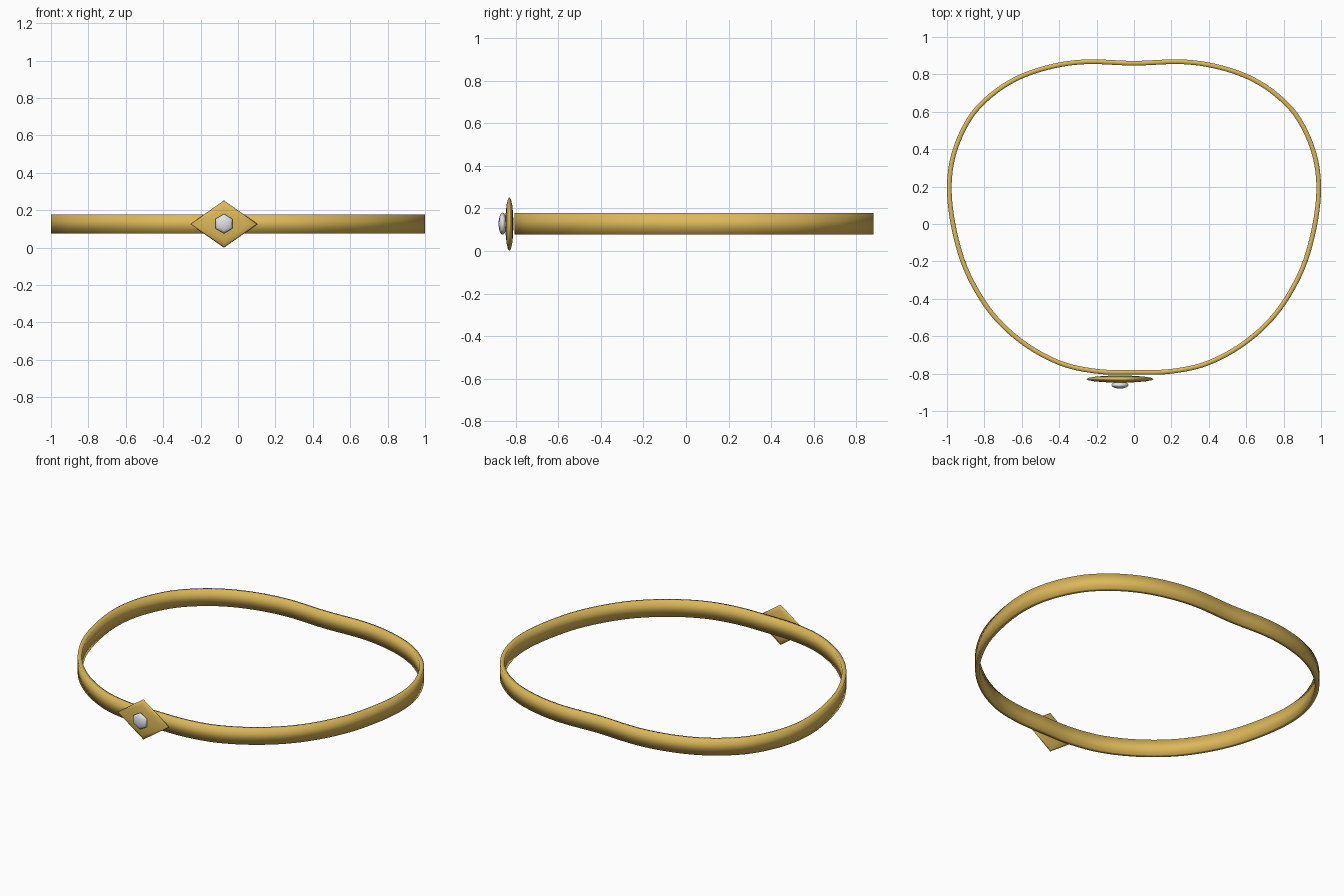
import bpy, bmesh
from math import pi
from mathutils import Vector, Matrix

if "Cube" in bpy.data.objects:
    bpy.data.objects.remove(bpy.data.objects["Cube"])


def material(name, color):
    m = bpy.data.materials.new(name)
    m.diffuse_color = color
    m.use_nodes = True
    m.node_tree.nodes["Principled BSDF"].inputs["Base Color"].default_value = m.diffuse_color
    return m


gold = material("gold", (0.72, 0.48, 0.10, 1))
silver = material("silver", (0.75, 0.77, 0.82, 1))


def finish(bm, name, mat):
    bmesh.ops.recalc_face_normals(bm, faces=bm.faces)
    for f in bm.faces:
        f.smooth = True
    me = bpy.data.meshes.new(name)
    bm.to_mesh(me)
    bm.free()
    me.materials.append(mat)
    ob = bpy.data.objects.new(name, me)
    bpy.context.collection.objects.link(ob)
    return ob


# Band outline: outer edge of the right half seen from above, then mirrored
half = [(0, -0.805), (0.2, -0.80), (0.4, -0.755), (0.6, -0.645), (0.77, -0.485),
        (0.9, -0.27), (0.97, -0.05), (1.0, 0.18), (0.975, 0.38), (0.89, 0.57),
        (0.77, 0.70), (0.62, 0.795), (0.44, 0.855), (0.25, 0.88), (0, 0.872)]
ctrl = [Vector(p) for p in half] + [Vector((-x, y)) for x, y in half[-2:0:-1]]


def smooth_loop(pts, steps):
    """Closed Catmull-Rom curve through the points."""
    out, n = [], len(pts)
    for i in range(n):
        a, b, c, d = (pts[(i + k) % n] for k in (-1, 0, 1, 2))
        for s in range(steps):
            t = s / steps
            out.append(0.5 * (2 * b + (c - a) * t + (2 * a - 5 * b + 4 * c - d) * t**2
                              + (3 * b - a - 3 * c + d) * t**3))
    return out


# Thin flat band swept round the outline, with softly shaded edges
outline = smooth_loop(ctrl, 6)
n = len(outline)
profile = [(0, 0.077), (0, 0.177), (0.025, 0.177), (0.025, 0.077)]  # inset, height
bm = bmesh.new()
rings = []
for i, p in enumerate(outline):
    tan = (outline[(i + 1) % n] - outline[i - 1]).normalized()
    inward = Vector((-tan.y, tan.x))
    rings.append([bm.verts.new((*(p + inward * w), z)) for w, z in profile])
for i in range(n):
    a, b = rings[i], rings[(i + 1) % n]
    for k in range(4):
        j = (k + 1) % 4
        bm.faces.new((a[k], b[k], b[j], a[j]))
finish(bm, "band", gold)


# Flattened low-sided spheres facing the front
def stud(name, sides, rows, loc, size, mat):
    bm = bmesh.new()
    bmesh.ops.create_uvsphere(bm, u_segments=sides, v_segments=rows, radius=1)
    bmesh.ops.rotate(bm, verts=bm.verts, cent=(0, 0, 0), matrix=Matrix.Rotation(pi / 2, 3, 'X'))
    bmesh.ops.scale(bm, verts=bm.verts, vec=size)
    bmesh.ops.translate(bm, verts=bm.verts, vec=loc)
    finish(bm, name, mat)


stud("diamond_plate", 4, 8, (-0.075, -0.829, 0.126), (0.18, 0.019, 0.126), gold)
stud("gem", 6, 8, (-0.075, -0.861, 0.128), (0.052, 0.019, 0.052), silver)
